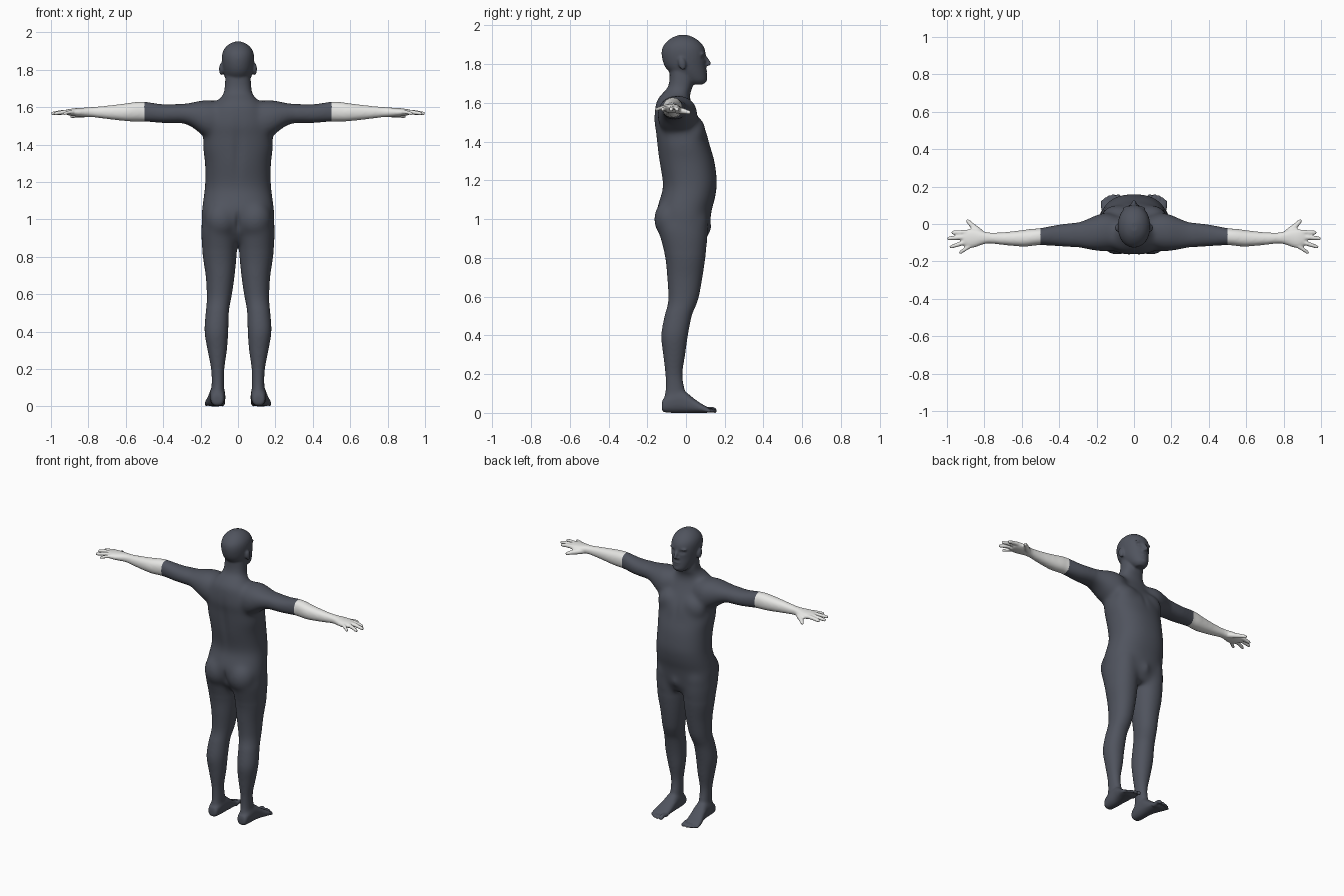
import bpy, bmesh, math
from mathutils import Vector as V, Matrix

bm = bmesh.new()


def spline(rows, steps=4):
    """Smoothly interpolate rows of numbers."""
    out = []
    for i in range(len(rows) - 1):
        p = [rows[max(0, min(len(rows) - 1, i + k))] for k in (-1, 0, 1, 2)]
        for s in range(steps):
            t = s / steps
            out.append([b + .5 * t * (c - a + t * (2 * a - 5 * b + 4 * c - d + t * (3 * (b - c) + d - a)))
                        for a, b, c, d in zip(*p)])
    return out + [list(rows[-1])]


def skin(rings):
    """Closed tube through (centre, u, v, power) rings."""
    n, loops = 32, []
    for c, u, v, p in rings:
        loop = []
        for k in range(n):
            a = 2 * math.pi * k / n
            ca, sa = math.cos(a), math.sin(a)
            loop.append(bm.verts.new(c + u * math.copysign(abs(ca) ** (2 / p), ca)
                                     + v * math.copysign(abs(sa) ** (2 / p), sa)))
        loops.append(loop)
    faces = [bm.faces.new(loops[0][::-1]), bm.faces.new(loops[-1])]
    for a, b in zip(loops, loops[1:]):
        for k in range(n):
            j = (k + 1) % n
            faces.append(bm.faces.new((a[k], a[j], b[j], b[k])))
    bmesh.ops.recalc_face_normals(bm, faces=faces)


def loft(axis, rows, side=1, power=2.0):
    """Rows: position on axis, then min/max of the two other axes."""
    i, j = [k for k in range(3) if k != axis]
    rings = []
    for t, a0, a1, b0, b1 in spline(rows):
        c, u, v = V(), V(), V()
        c[axis], c[i], c[j] = t, (a0 + a1) / 2, (b0 + b1) / 2
        u[i], v[j] = (a1 - a0) / 2, (b1 - b0) / 2
        c.x *= side
        rings.append((c, u, v, power))
    skin(rings)


def upright(rows, power):
    """Symmetric loft from height, half width, back, front."""
    loft(2, [(z, -w, w, b, f) for z, w, b, f in rows], 1, power)


def tube(points, side=1):
    """Round tube through x, y, z, radius, with rounded tip."""
    pts = spline(points)
    d = (V(pts[-1][:3]) - V(pts[-2][:3])).normalized()
    r = pts[-1][3]
    pts += [[*(V(pts[-1][:3]) + d * r * s), r * math.sqrt(1 - s * s)] for s in (.5, .8, .96)]
    flip, rings = V((side, 1, 1)), []
    d = (V(points[-1][:3]) - V(points[0][:3])) * flip
    u = d.orthogonal().normalized()
    v = d.normalized().cross(u)
    for x, y, z, r in pts:
        rings.append((V((x, y, z)) * flip, u * r, v * r, 2))
    skin(rings)


def blob(c, size, tilt=0):
    m = Matrix.Translation(c) @ Matrix.Rotation(tilt, 4, 'X') @ Matrix.Diagonal((*size, 1))
    bmesh.ops.create_uvsphere(bm, u_segments=24, v_segments=16, radius=1, matrix=m)


# Torso and neck
upright([(.87, .09, -.06, .09), (.92, .17, -.11, .112), (.96, .19, -.13, .12), (1.0, .196, -.145, .126),
         (1.05, .193, -.15, .134), (1.1, .187, -.137, .148), (1.15, .18, -.122, .157), (1.2, .176, -.122, .16),
         (1.3, .177, -.14, .147), (1.38, .187, -.15, .124), (1.45, .184, -.157, .106), (1.5, .176, -.165, .08),
         (1.56, .155, -.162, .047), (1.61, .13, -.152, .024), (1.645, .10, -.127, .02), (1.675, .077, -.098, .032),
         (1.72, .07, -.085, .04), (1.8, .065, -.085, .04)], 2.3)

# Head
upright([(1.695, .03, .03, .088), (1.715, .05, -.02, .107), (1.75, .067, -.075, .107), (1.79, .079, -.11, .103),
         (1.84, .086, -.125, .103), (1.88, .085, -.123, .096), (1.91, .074, -.105, .077),
         (1.935, .05, -.075, .045), (1.95, .018, -.04, .01)], 2.1)

# Nose, lips, chin, groin
tube([(0, .09, 1.85, .008), (0, .107, 1.825, .01), (0, .119, 1.803, .011)])
blob((0, .102, 1.762), (.024, .01, .006))
blob((0, .100, 1.751), (.02, .01, .006))
blob((0, .098, 1.722), (.022, .013, .014))
blob((0, .1, .96), (.035, .034, .05))

for s in (-1, 1):
    # Ear, brow, nostril wing
    blob((s * .089, -.02, 1.803), (.013, .02, .034), .2)
    blob((s * .034, .084, 1.853), (.028, .014, .008))
    blob((s * .011, .107, 1.795), (.008, .011, .007))
    # Chest and buttock
    blob((s * .085, .04, 1.45), (.09, .062, .085))
    blob((s * .09, -.08, 1.0), (.09, .086, .105))
    # Leg
    loft(2, [(1.08, .04, .16, -.09, .10), (1.0, .015, .19, -.13, .115), (.95, .004, .196, -.145, .113),
             (.9, .002, .196, -.132, .112), (.8, .008, .188, -.107, .10), (.7, .018, .173, -.097, .085),
             (.6, .032, .167, -.091, .067), (.55, .042, .168, -.097, .05), (.5, .049, .173, -.111, .03),
             (.4, .052, .179, -.128, .01), (.3, .059, .163, -.118, -.004), (.2, .073, .144, -.107, -.018),
             (.12, .074, .141, -.106, -.006), (.06, .074, .145, -.115, .01), (.015, .08, .14, -.11, .01)], s, 2.1)
    # Foot and toes
    loft(1, [(-.125, .09, .13, .02, .05), (-.115, .077, .143, .005, .075), (-.07, .07, .15, 0, .11),
             (-.01, .068, .153, 0, .112), (.04, .068, .163, 0, .075), (.08, .07, .175, 0, .047),
             (.105, .073, .176, 0, .034), (.118, .08, .168, .003, .024)], s, 2.4)
    for x, y, r in ((.085, .146, .0145), (.112, .15, .0105), (.133, .144, .01), (.152, .134, .0095), (.169, .12, .009)):
        tube([(x - .002, .09, .016, r), (x, y - .018, r + .005, r * .9), (x, y, r, r)], s)
    # Arm and palm
    loft(0, [(s * x, *r) for x, *r in (
        (.06, -.12, .03, 1.46, 1.625), (.14, -.145, .06, 1.43, 1.636), (.19, -.145, .052, 1.45, 1.637),
        (.25, -.136, .028, 1.495, 1.624), (.3, -.126, .01, 1.513, 1.618), (.4, -.119, -.003, 1.515, 1.615),
        (.5, -.113, -.022, 1.523, 1.629), (.55, -.118, -.026, 1.523, 1.627), (.6, -.121, -.033, 1.525, 1.62),
        (.7, -.112, -.044, 1.536, 1.608), (.78, -.104, -.045, 1.546, 1.6), (.82, -.113, -.034, 1.547, 1.597),
        (.85, -.124, -.028, 1.549, 1.595), (.88, -.128, -.027, 1.552, 1.593), (.91, -.117, -.04, 1.556, 1.588))], 1, 2.2)
    # Fingers and thumb
    for x0, y0, x1, y1, r in ((.87, -.043, .968, -.046, .0125), (.88, -.068, .991, -.077, .0125),
                              (.88, -.09, .978, -.122, .012), (.865, -.108, .928, -.152, .011)):
        tube([(x0, y0, 1.574, .014), ((x0 + x1) / 2, (y0 + y1) / 2, 1.573, r), (x1, y1, 1.566, r * .8)], s)
    tube([(.80, -.065, 1.566, .018), (.84, -.03, 1.56, .017), (.868, -.006, 1.556, .0135), (.888, .015, 1.551, .0105)], s)

# Fuse the parts into one continuous skin
raw = bpy.data.meshes.new("body_parts")
bm.to_mesh(raw)
bm.free()
body = bpy.data.objects.new("human_body", raw)
bpy.context.collection.objects.link(body)
mod = body.modifiers.new("fuse", 'REMESH')
mod.mode, mod.voxel_size = 'VOXEL', .006
dg = bpy.context.evaluated_depsgraph_get()
mesh = bpy.data.meshes.new_from_object(body.evaluated_get(dg))
body.modifiers.clear()
body.data = mesh
bpy.data.meshes.remove(raw)
mesh.materials.clear()
for name, col in (("dark slate", (.08, .088, .112, 1)), ("pale skin", (.8, .8, .78, 1))):
    m = bpy.data.materials.new(name)
    m.diffuse_color = col
    mesh.materials.append(m)

bm = bmesh.new()
bm.from_mesh(mesh)

# Soften joins: strongly on the trunk, less on limbs, lightly on hands, feet, head
trunk = [v for v in bm.verts if abs(v.co.x) < .32 and .82 < v.co.z < 1.67]
limbs = [v for v in bm.verts if abs(v.co.x) < .78 and .07 < v.co.z < 1.69]
head = [v for v in bm.verts if v.co.z >= 1.69]
for verts, times in ((trunk, 40), (limbs, 12), (head, 3), (bm.verts[:], 1)):
    for _ in range(times):
        bmesh.ops.smooth_vert(bm, verts=verts, factor=.5, use_axis_x=True, use_axis_y=True, use_axis_z=True)

# Hollows: centre, radii, push (eye sockets, eye lids, mouth, spine, breastbone)
hollows = [((x, .095, 1.834), (.017, .04, .011), (0, -.01, 0)) for x in (-.034, .034)]
hollows += [((x, .09, 1.833), (.008, .04, .006), (0, .005, 0)) for x in (-.034, .034)]
hollows += [((0, .11, 1.7565), (.02, .03, .004), (0, -.003, 0)),
            ((0, -.15, 1.35), (.025, .04, .16), (0, .008, 0)),
            ((0, -.15, .98), (.012, .06, .05), (0, .012, 0)),
            ((0, .11, 1.45), (.02, .04, .06), (0, -.004, 0))]
for c, r, push in hollows:
    for v in bm.verts:
        d = sum(((v.co[k] - c[k]) / r[k]) ** 2 for k in range(3))
        if d < 9:
            v.co += V(push) * math.exp(-d)

# Dark down to the elbows, pale skin on forearms and hands
for f in bm.faces:
    f.smooth = True
    f.material_index = int(abs(f.calc_center_median().x) > .5)
bm.to_mesh(mesh)
bm.free()
